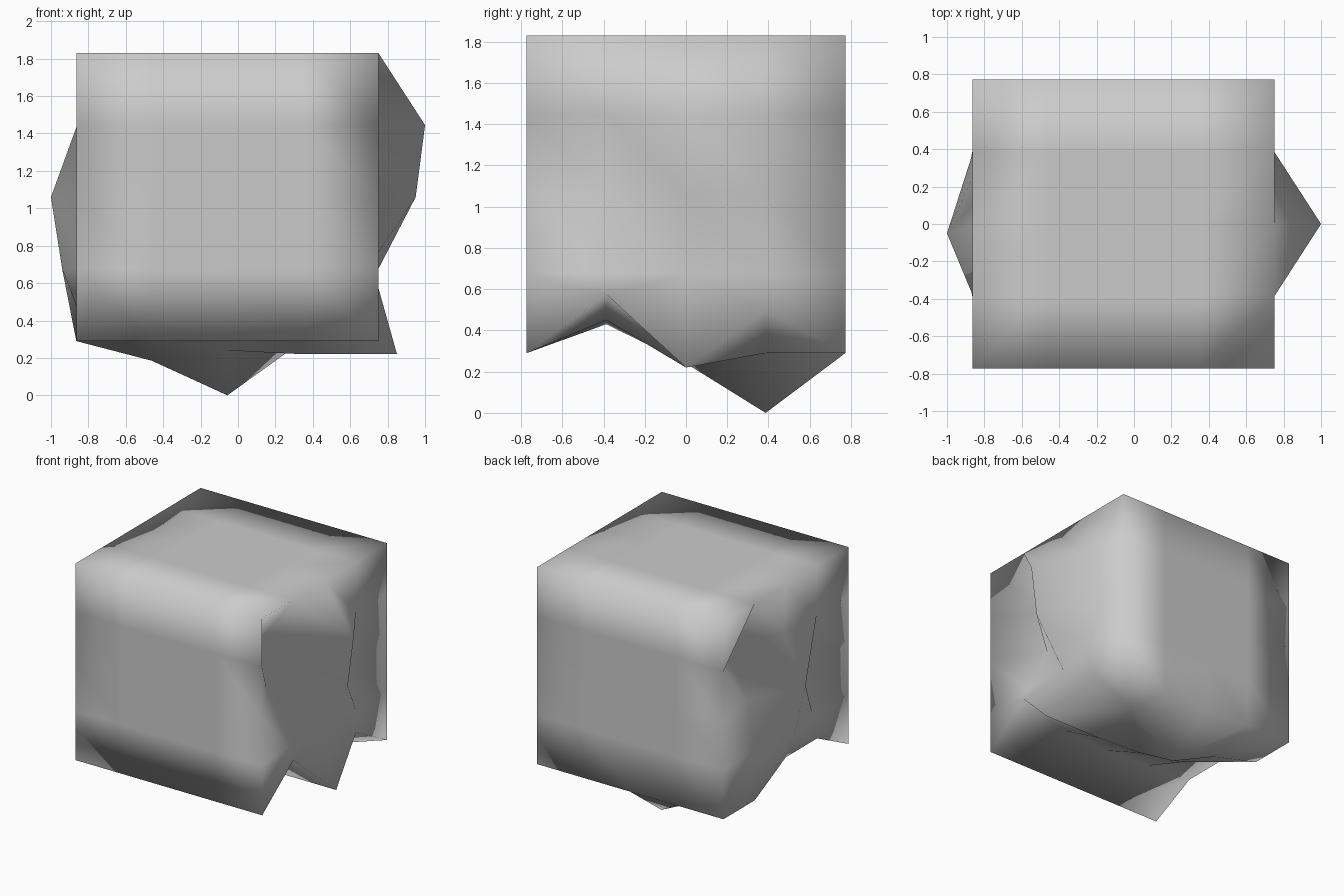
import bpy, bmesh

if "Cube" in bpy.data.objects:
    bpy.data.objects.remove(bpy.data.objects["Cube"])

# Block divided 4 x 4 x 4 on its surface
SIZE = (1.615, 1.545, 1.54)
CENTRE = (-0.057, 0.0, 1.06)
bm = bmesh.new()
bmesh.ops.create_cube(bm, size=1)
bmesh.ops.subdivide_edges(bm, edges=bm.edges[:], cuts=3, use_grid_fill=True)
grid = {tuple(round((c + 0.5) * 4) for c in v.co): v for v in bm.verts}
for v in bm.verts:
    for a in range(3):
        v.co[a] = v.co[a] * SIZE[a] + CENTRE[a]

# Broken underside: heights along x for each inner row, front to back
under = {
    1: (0.48, 0.45, 0.43, 0.45, 0.575),
    2: (0.48, 0.31, 0.24, 0.22, 0.22),
    3: (0.29, 0.185, 0.0, 0.29, 0.495),
}
for j, row in under.items():
    for i, z in enumerate(row):
        grid[i, j, 0].co.z = z
grid[4, 2, 0].co.x = 0.85

# Broken ends: x positions along y for each inner level, low to high
right = {1: (0.72, 0.69, 0.75), 2: (0.52, 0.95, 0.68), 3: (0.47, 1.0, 0.75)}
left = {1: (-0.82, -0.94, -0.86), 2: (-0.70, -1.0, -0.80), 3: (-0.86, -0.85, -0.60)}
for side, table in ((4, right), (0, left)):
    for k, row in table.items():
        for j, x in enumerate(row, 1):
            grid[side, j, k].co.x = x
grid[0, 2, 2].co.y = -0.05

# Split the ridged faces along the visible creases
def crease(a, b):
    va, vb = grid[a], grid[b]
    shared = set(va.link_faces) & set(vb.link_faces)
    if shared:
        bmesh.utils.face_split(shared.pop(), va, vb)

for a, b in (
    ((4, 2, 2), (4, 3, 1)),
    ((4, 2, 1), (4, 3, 0)),
    ((4, 2, 1), (4, 1, 0)),
    ((0, 2, 2), (0, 1, 3)),
    ((0, 2, 2), (0, 3, 1)),
    ((0, 3, 4), (0, 4, 3)),
    ((0, 2, 1), (0, 3, 0)),
    ((2, 2, 0), (3, 3, 0)),
    ((3, 3, 0), (4, 4, 0)),
):
    crease(a, b)

bmesh.ops.recalc_face_normals(bm, faces=bm.faces[:])
for f in bm.faces:
    f.smooth = True
mesh = bpy.data.meshes.new("rock_block")
bm.to_mesh(mesh)
bm.free()
bpy.context.collection.objects.link(bpy.data.objects.new("rock_block", mesh))
